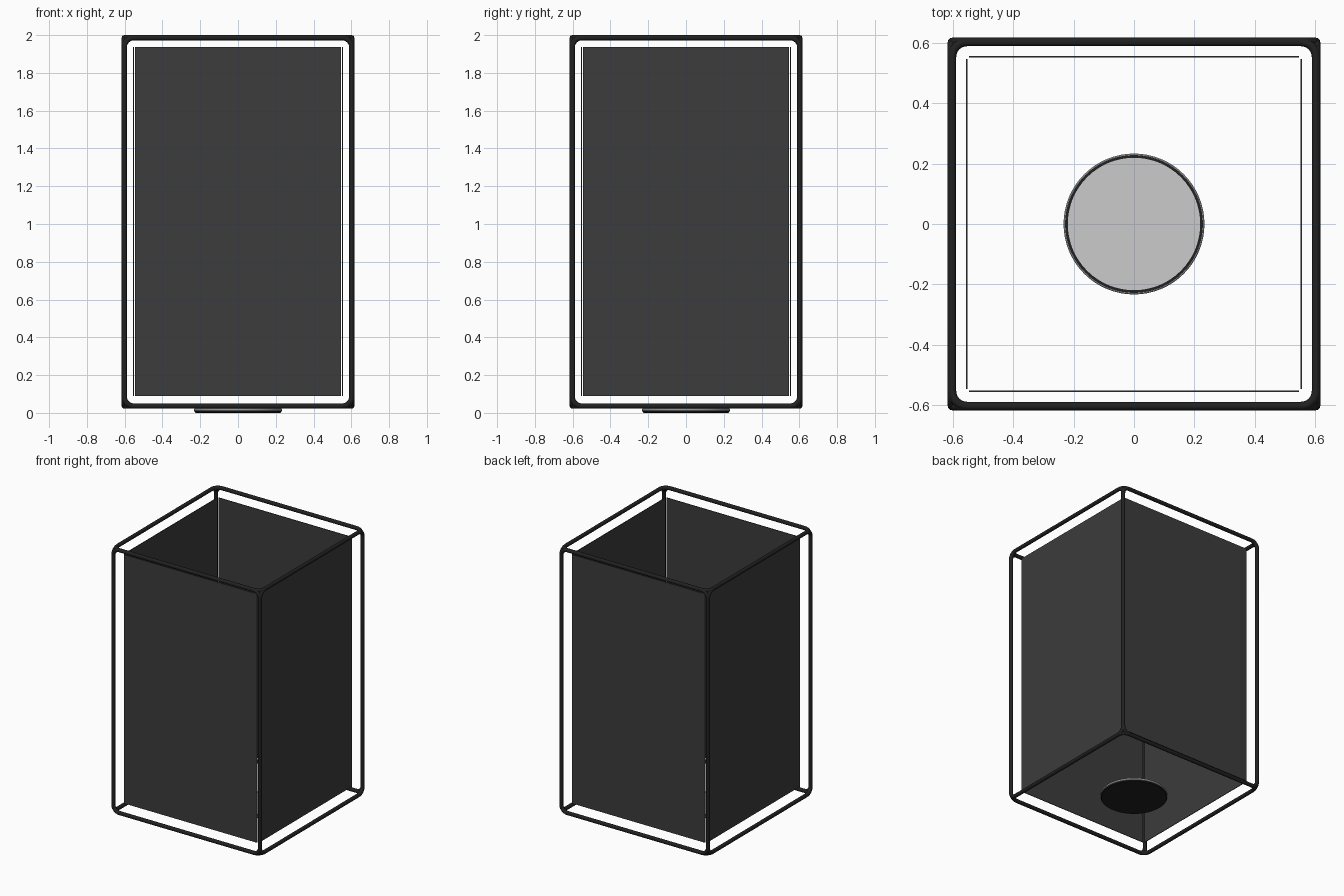
import bpy, bmesh, math
from mathutils import Vector

if "Cube" in bpy.data.objects:
    bpy.data.objects.remove(bpy.data.objects["Cube"])


def material(name, value):
    m = bpy.data.materials.new(name)
    m.diffuse_color = (value, value, value, 1)
    m.use_nodes = True
    m.node_tree.nodes["Principled BSDF"].inputs["Base Color"].default_value = m.diffuse_color
    return m


FRAME = material("frame_black", 0.015)
PANEL = material("panel_charcoal", 0.045)

HALF, Z0, Z1, TUBE, CORNER = 0.602, 0.036, 1.986, 0.014, 0.05
MID, HALF_Z = (Z0 + Z1) / 2, (Z1 - Z0) / 2


def tube_loop(name, a, b, half_a, half_b, centre):
    """Rounded rectangular loop of round tube in the plane spanned by a and b."""
    curve = bpy.data.curves.new(name, "CURVE")
    curve.dimensions = "3D"
    curve.bevel_depth = TUBE
    curve.bevel_resolution = 4
    pts = []
    for k, (sa, sb) in enumerate([(1, 1), (-1, 1), (-1, -1), (1, -1)]):
        for i in range(7):
            t = (k + i / 6) * math.pi / 2
            pts.append(centre + a * (sa * (half_a - CORNER) + CORNER * math.cos(t))
                       + b * (sb * (half_b - CORNER) + CORNER * math.sin(t)))
    spline = curve.splines.new("POLY")
    spline.points.add(len(pts) - 1)
    for p, co in zip(spline.points, pts):
        p.co = (*co, 1)
    spline.use_cyclic_u = True
    ob = bpy.data.objects.new(name, curve)
    bpy.context.collection.objects.link(ob)
    bpy.ops.object.select_all(action="DESELECT")
    ob.select_set(True)
    bpy.context.view_layer.objects.active = ob
    bpy.ops.object.convert(target="MESH")
    ob = bpy.context.object
    bpy.ops.object.shade_smooth()
    ob.data.materials.clear()
    ob.data.materials.append(FRAME)


def panel(name, centre, size):
    bpy.ops.mesh.primitive_cube_add(size=1, location=centre)
    ob = bpy.context.object
    ob.name = name
    ob.scale = size
    bpy.ops.object.transform_apply(location=False, rotation=False, scale=True)
    ob.data.materials.append(PANEL)


def lathe(name, profile, mat=None, steps=64):
    """Revolve an (r, z) profile that starts and ends on the axis or closes itself."""
    bm = bmesh.new()
    verts = [bm.verts.new((r, 0, z)) for r, z in profile]
    edges = [bm.edges.new(pair) for pair in zip(verts, verts[1:])]
    bmesh.ops.spin(bm, geom=verts + edges, cent=(0, 0, 0), axis=(0, 0, 1),
                   angle=math.tau, steps=steps, use_duplicate=False)
    bmesh.ops.remove_doubles(bm, verts=bm.verts, dist=1e-5)
    bmesh.ops.recalc_face_normals(bm, faces=bm.faces)
    mesh = bpy.data.meshes.new(name)
    bm.to_mesh(mesh)
    bm.free()
    ob = bpy.data.objects.new(name, mesh)
    bpy.context.collection.objects.link(ob)
    if mat:
        mesh.materials.append(mat)
    bpy.ops.object.select_all(action="DESELECT")
    ob.select_set(True)
    bpy.context.view_layer.objects.active = ob
    bpy.ops.object.shade_smooth_by_angle(angle=math.radians(35))


# Tube frame: one loop for each face of the box
X, Y, Z = Vector((1, 0, 0)), Vector((0, 1, 0)), Vector((0, 0, 1))
tube_loop("top_frame", X, Y, HALF, HALF, Z * Z1)
tube_loop("bottom_frame", X, Y, HALF, HALF, Z * Z0)
for s, fb, rl in ((-1, "front", "left"), (1, "back", "right")):
    tube_loop(fb + "_frame", X, Z, HALF, HALF_Z, Y * s * HALF + Z * MID)
    tube_loop(rl + "_frame", Y, Z, HALF, HALF_Z, X * s * HALF + Z * MID)
    # Thin side panels floating inside the frame
    panel(fb + "_panel", (0, s * 0.553, 1.014), (1.09, 0.005, 1.847))
    panel(rl + "_panel", (s * 0.553, 0, 1.014), (0.005, 1.09, 1.847))

# Lamp disc at the base: dark underside, grey disc and dark trim ring
lathe("lamp_base", [(0, 0), (0.224, 0), (0.229, 0.004), (0.229, 0.012), (0, 0.012)], FRAME)
lathe("lamp_disc", [(0, 0.010), (0.229, 0.010), (0.233, 0.012),
                    (0.233, 0.020), (0.230, 0.023), (0, 0.023)])
lathe("lamp_ring", [(0.219, 0.020), (0.228, 0.020), (0.228, 0.026),
                    (0.219, 0.026), (0.219, 0.020)], FRAME)
